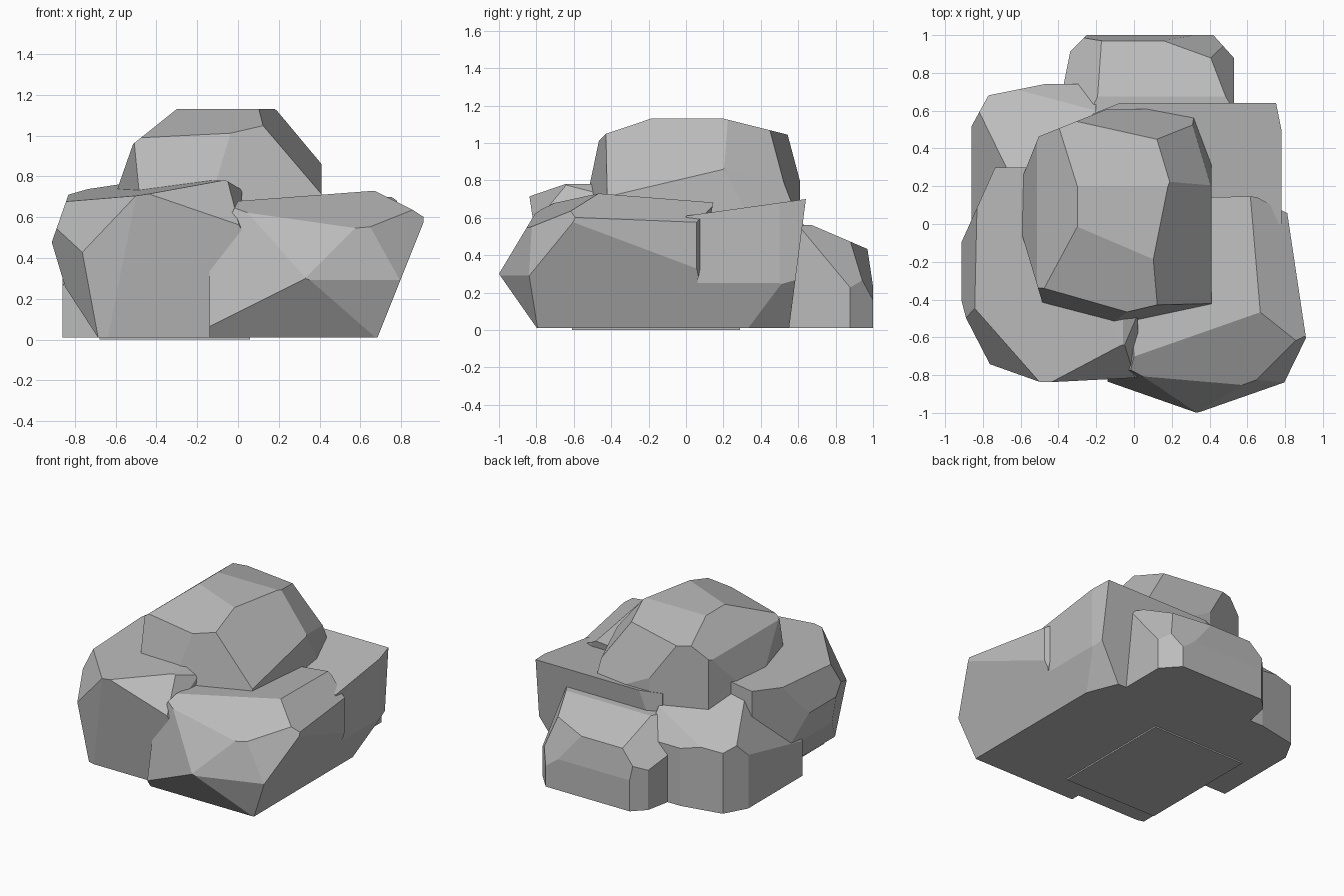
import bpy
import bmesh
from mathutils import Vector

cube = bpy.data.objects.get("Cube")
if cube:
    bpy.data.objects.remove(cube, do_unlink=True)

stone = bpy.data.materials.new("stone_grey")
stone.use_nodes = True
grey = (0.5, 0.5, 0.5, 1)
stone.diffuse_color = grey
stone.node_tree.nodes["Principled BSDF"].inputs["Base Color"].default_value = grey

# Chisel directions, seen from the model itself
LEFT, BACK, UP = Vector((1, 0, 0)), Vector((0, 1, 0)), Vector((0, 0, 1))
RIGHT, FRONT, DOWN = -LEFT, -BACK, -UP
GROUND = 0.01


def block(name, low, high):
    """Start a box-shaped block between two opposite corners."""
    low, high = Vector(low), Vector(high)
    bm = bmesh.new()
    bmesh.ops.create_cube(bm, size=1)
    bmesh.ops.scale(bm, vec=high - low, verts=bm.verts[:])
    bmesh.ops.translate(bm, vec=(low + high) / 2, verts=bm.verts[:])
    mesh = bpy.data.meshes.new(name)
    obj = bpy.data.objects.new(name, mesh)
    bpy.context.collection.objects.link(obj)
    mesh.materials.append(stone)
    return bm, mesh


def rock(name, low, high, chips):
    """Chisel a block: each chip is a facing direction and its reach."""
    bm, mesh = block(name, low, high)
    for facing, reach in chips:
        bmesh.ops.bisect_plane(
            bm, geom=bm.verts[:] + bm.edges[:] + bm.faces[:],
            plane_co=facing * reach / facing.length_squared,
            plane_no=facing.normalized(), clear_outer=True)
        rim = [e for e in bm.edges if e.is_boundary]
        if rim:
            bmesh.ops.holes_fill(bm, edges=rim, sides=0)
    bmesh.ops.recalc_face_normals(bm, faces=bm.faces[:])
    bm.to_mesh(mesh)
    bm.free()


# Boulder resting on the pile
rock("top_rock", (-.59, -.52, .55), (.41, .61, 1.13), [
    (LEFT + .85 * UP + .2 * FRONT, 1.1),
    (LEFT + .5 * BACK + .8 * UP, 1.2),
    (UP + .35 * FRONT + .15 * RIGHT, 1.18),
    (FRONT + .2 * LEFT + .15 * UP, .61),
    (FRONT + .3 * RIGHT + .3 * UP, .78),
    (UP + .8 * RIGHT, 1.37),
    (RIGHT + .35 * UP, .85),
    (RIGHT + .3 * FRONT, .61),
    (RIGHT + .4 * BACK, .69),
    (BACK + .4 * RIGHT, .665),
    (UP + .25 * BACK, 1.18),
    (BACK + .2 * LEFT + .4 * UP, .9),
    (LEFT + .35 * BACK + .2 * UP, .65),
])

# Two front boulders
rock("front_left_rock", (-.14, -1, GROUND), (.91, .15, .73), [
    (FRONT + .6 * UP, 1.18),
    (FRONT + .2 * UP + .45 * RIGHT, .91),
    (FRONT + .7 * DOWN, .79),
    (FRONT + .35 * LEFT + .3 * DOWN, 1.03),
    (FRONT + .35 * LEFT + .25 * UP, 1.19),
    (FRONT + .8 * LEFT + .5 * UP, 1.62),
    (LEFT + .4 * DOWN, .68),
    (LEFT + .15 * BACK, .82),
    (UP + .6 * LEFT + .13 * BACK, 1.07),
    (UP + .5 * FRONT + .1 * LEFT, 1.03),
    (UP + .1 * RIGHT + .07 * BACK, .63),
    (UP + 2 * RIGHT, .68),
    (LEFT + 1.9 * BACK, .92),
    (BACK + .2 * DOWN, .01),
])
rock("front_right_rock", (-.92, -.85, GROUND), (.02, .3, .78), [
    (FRONT + .15 * DOWN, .73),
    (FRONT + .25 * RIGHT + .1 * DOWN, .89),
    (FRONT + 1.2 * RIGHT + .8 * UP, 2),
    (FRONT + 2.4 * RIGHT + .5 * DOWN, 2.36),
    (RIGHT + .3 * DOWN, .77),
    (RIGHT + .65 * DOWN, .68),
    (RIGHT + .35 * UP, 1.08),
    (RIGHT + .45 * BACK, .87),
    (UP + .15 * RIGHT + .06 * FRONT, .83),
    (UP + 1.1 * FRONT + .4 * LEFT, 1.46),
    (UP + .6 * LEFT, .745),
    (LEFT + .5 * UP + .3 * FRONT, .53),
])

# Three rear boulders
rock("back_right_rock", (-.86, -.1, GROUND), (-.2, .74, .7), [
    (RIGHT + .55 * BACK, 1.145),
    (BACK + .2 * RIGHT, .835),
    (UP + .5 * BACK + .2 * RIGHT, .94),
    (BACK + .8 * UP, 1.08),
    (RIGHT + .6 * UP + .13 * FRONT, 1.03),
])
rock("back_left_rock", (-.22, 0, GROUND), (.78, .67, .7), [
    (UP + .14 * FRONT, .61),
    (LEFT + .4 * DOWN, .68),
    (LEFT + .7 * DOWN + .4 * BACK, .81),
    (BACK + .13 * DOWN, .55),
    (LEFT + .2 * BACK, .88),
    (BACK + .4 * RIGHT, .67),
])
rock("rear_rock", (-.37, .5, GROUND), (.53, 1, .56), [
    (UP + .43 * BACK, .85),
    (BACK + .15 * UP, 1.035),
    (LEFT + .5 * UP + .6 * BACK, 1.17),
    (BACK + .3 * LEFT + .4 * UP, 1.19),
    (LEFT + .9 * BACK, 1.32),
    (RIGHT + BACK, 1.25),
    (RIGHT + .2 * BACK, .52),
    (RIGHT + UP + .5 * BACK, 1.09),
])

# Thin slab under the pile
rock("base_slab", (-.68, -.61, 0), (.06, .29, 2 * GROUND), [])
